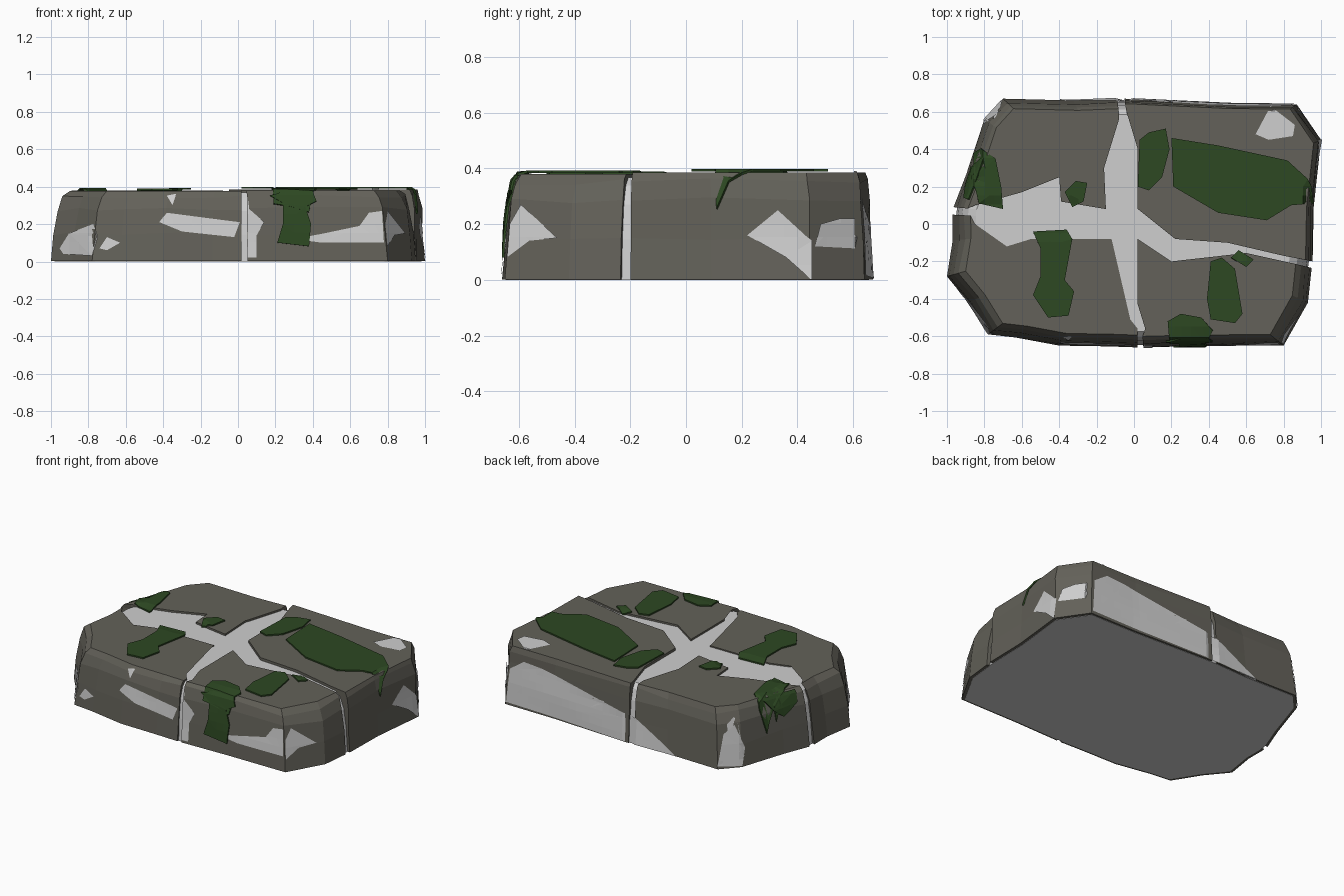
import bpy, bmesh, math, random
from mathutils import Vector
from mathutils.bvhtree import BVHTree

random.seed(4)
cube = bpy.data.objects.get("Cube")
if cube:
    bpy.data.objects.remove(cube)


def material(name, rgb):
    m = bpy.data.materials.new(name)
    m.use_nodes = True
    m.diffuse_color = (*rgb, 1)
    m.node_tree.nodes["Principled BSDF"].inputs["Base Color"].default_value = (*rgb, 1)
    return m


STONE = material("dark stone", (0.125, 0.12, 0.1))
PALE = material("pale stone", (0.62, 0.62, 0.62))
MOSS = material("moss green", (0.026, 0.065, 0.016))


def add_object(name, bm, mat):
    mesh = bpy.data.meshes.new(name)
    bm.to_mesh(mesh)
    bm.free()
    mesh.materials.append(mat)
    ob = bpy.data.objects.new(name, mesh)
    bpy.context.collection.objects.link(ob)
    return ob


# Height and inward taper of the worn outer wall
PROFILE = [(0, 0), (0.15, 0.01), (0.28, 0.03), (0.35, 0.06), (0.38, 0.1)]


def roughen(outer):
    """Add slightly chipped midpoints along an outer edge."""
    pts = []
    for a, b in zip(outer, outer[1:]):
        pts.append(Vector(a))
        if (Vector(a) - Vector(b)).length > 0.3:
            t = random.uniform(0.35, 0.65)
            pts.append(Vector(a).lerp(Vector(b), t) * random.uniform(0.985, 1))
    return pts + [Vector(outer[-1])]


def loft(name, outer, inner, taper, height, base, mat, chip):
    """Stack rings: outer points lean inwards, inner crack walls stay upright."""
    bm = bmesh.new()
    rings = []
    for z, k in PROFILE:
        z = base + z * (height - base) / 0.38
        middle = base < z < height - 0.01
        ring = []
        for p in outer:
            s = 1 - k * taper
            dz = 0
            if middle:
                s -= random.uniform(0, chip)
                dz = random.uniform(-chip, chip)
            ring.append(bm.verts.new((p.x * s, p.y * s, z + dz)))
        ring += [bm.verts.new((x, y, z)) for x, y in inner]
        rings.append(ring)
    n = len(rings[0])
    for lo, hi in zip(rings, rings[1:]):
        for i in range(n):
            j = (i + 1) % n
            bm.faces.new((lo[i], lo[j], hi[j], hi[i]))
    bm.faces.new(rings[0][::-1])
    bm.faces.new(rings[-1])
    bmesh.ops.triangulate(bm, faces=[f for f in bm.faces if len(f.verts) > 4])
    bmesh.ops.recalc_face_normals(bm, faces=bm.faces)
    return add_object(name, bm, mat)


# Four stone quarters: outer edge, crack edge, taper, height
QUARTERS = {
    "stone_front_right": (
        [(-.97, .05), (-1, -.28), (-.78, -.59), (-.4, -.65), (.02, -.66)],
        [(.02, -.56), (-.02, -.51), (-.3, -.55), (-.16, -.43), (-.12, -.08),
         (-.55, -.08), (-.68, -.12), (-.68, -.26), (-.82, -.17), (-.85, 0)], 1, 0.376),
    "stone_front_left": (
        [(.05, -.66), (.8, -.65), (.93, -.42), (.95, -.235)],
        [(.6, -.155), (.2, -.2), (.02, -.08), (.02, -.43), (.21, -.44), (.06, -.56)], 0.9, 0.38),
    "stone_back_left": (
        [(.955, -.2), (1, .45), (.87, .64), (-.05, .67)],
        [(-.04, .6), (.02, .4), (.02, .08), (.22, -.08), (.5, -.1), (.8, -.17)], 0.4, 0.385),
    "stone_back_right": (
        [(-.09, .67), (-.7, .67), (-.8, .56), (-.965, .09)],
        [(-.85, .1), (-.6, .17), (-.4, .25), (-.39, .12), (-.15, .08), (-.16, .3),
         (-.08, .56)], 0.8, 0.38),
}
solids, rim = [], []
for name, (outer, inner, taper, height) in QUARTERS.items():
    edge = roughen(outer)
    rim += edge
    solids.append(loft(name, edge, inner, taper, height, 0.002, STONE, 0.012))

# Pale core seen through the cracks and underneath
core = loft("pale_core", [p * 0.98 for p in rim], [], 1.1, 0.368, 0, PALE, 0)
solids.append(core)

# Combined surface that the thin patches are draped over
verts, polys = [], []
for ob in solids:
    start = len(verts)
    verts += [v.co.copy() for v in ob.data.vertices]
    polys += [[start + i for i in p.vertices] for p in ob.data.polygons]
surface = BVHTree.FromPolygons(verts, polys)


def patch(name, pts, mat, angle=None, lift=0.005):
    """Drape a flat outline on the stone, from above or from a side angle."""
    up = Vector((0, 0, 1))
    if angle is None:
        u, v, d = Vector((1, 0, 0)), Vector((0, 1, 0)), -up
    else:
        a = math.radians(angle)
        u, v = Vector((math.cos(a), math.sin(a), 0)), up
        d = Vector((-math.sin(a), math.cos(a), 0))
    bm = bmesh.new()
    face = bm.faces.new([bm.verts.new((x, y, 0)) for x, y in pts])
    face.normal_update()
    if face.normal.z < 0:
        face.normal_flip()
    bmesh.ops.triangulate(bm, faces=bm.faces[:])
    for axis in ((1, 0, 0), (0, 1, 0)):
        for i in range(-20, 21):
            geom = bm.verts[:] + bm.edges[:] + bm.faces[:]
            bmesh.ops.bisect_plane(bm, geom=geom, plane_no=axis,
                                   plane_co=Vector(axis) * (i * 0.05 + 0.003))
    lost = []
    for vert in bm.verts:
        origin = u * vert.co.x + v * vert.co.y - d * 3
        hit, normal, _, _ = surface.ray_cast(origin, d)
        if hit is None:
            lost.append(vert)
        else:
            if normal.dot(d) > 0:
                normal = -normal
            vert.co = hit + normal * lift
            vert.co.z = max(vert.co.z, 0)
    bmesh.ops.delete(bm, geom=lost, context='VERTS')
    ob = add_object(name, bm, mat)
    if mat is MOSS:
        mod = ob.modifiers.new("thickness", 'SOLIDIFY')
        mod.thickness, mod.offset = 0.009, -1


# Moss on the top
TOP_MOSS = [
    [(.2, .46), (.45, .42), (.82, .34), (.93, .24), (.95, .11), (.84, .1), (.71, .02),
     (.45, .06), (.21, .2)],
    [(.03, .45), (.08, .49), (.17, .51), (.19, .4), (.15, .25), (.08, .18), (.02, .2)],
    [(-.87, .36), (-.81, .4), (-.74, .35), (-.71, .2), (-.7, .08), (-.83, .11), (-.86, .24)],
    [(-.37, .17), (-.31, .23), (-.25, .22), (-.27, .12), (-.33, .09)],
    [(-.54, -.04), (-.36, -.03), (-.33, -.08), (-.37, -.3), (-.32, -.36), (-.35, -.49),
     (-.46, -.5), (-.54, -.38), (-.5, -.28), (-.5, -.13)],
    [(.41, -.2), (.47, -.18), (.54, -.24), (.58, -.48), (.54, -.53), (.41, -.51), (.39, -.4)],
    [(.52, -.18), (.56, -.14), (.64, -.19), (.6, -.23)],
    [(.18, -.52), (.25, -.48), (.36, -.5), (.42, -.57), (.38, -.63), (.19, -.63)],
]
for i, pts in enumerate(TOP_MOSS):
    patch(f"top_moss_{i + 1}", pts, MOSS, lift=0.013)

# Moss hanging over the front and the right end
patch("front_moss", [(.17, .35), (.25, .37), (.4, .37), (.42, .32), (.36, .29), (.39, .2),
                     (.38, .08), (.21, .1), (.24, .2), (.24, .31)], MOSS, 0, 0.013)
patch("end_moss", [(-.36, .37), (-.13, .37), (-.14, .3), (-.25, .24), (-.31, .29)],
      MOSS, 270, 0.01)

# Pale worn chips: outline and side angle
CHIPS = [
    ([(-.42, .21), (-.38, .26), (-.15, .23), (.01, .21), (-.02, .13), (-.3, .16)], 0),
    ([(-.95, .07), (-.9, .15), (-.77, .2), (-.75, .13), (-.78, .03), (-.93, .04)], 0),
    ([(-.74, .07), (-.7, .13), (-.63, .1), (-.7, .06)], 0),
    ([(-.38, .35), (-.33, .36), (-.35, .3)], 0),
    ([(.05, .36), (.06, .28), (.14, .21), (.1, .14), (.1, .02), (.05, .02)], 0),
    ([(.3, .12), (.46, .15), (.65, .19), (.7, .26), (.77, .27), (.78, .1), (.45, .1)], 0),
    ([(.33, .25), (.45, .14), (.45, 0), (.36, .08), (.22, .16)], 90),
    ([(.46, .12), (.48, .2), (.55, .22), (.65, .22), (.65, .11)], 90),
    ([(-.59, .27), (-.46, .15), (-.56, .14), (-.64, .08), (-.63, .2)], 90),
    ([(-.86, .02), (-.84, .24), (-.74, .31), (-.6, .3), (.1, .17), (.4, 0)], 180),
    ([(.02, .02), (.06, .22), (.13, .27), (.19, .12), (.17, .01)], 225),
    ([(.65, .48), (.73, .63), (.86, .53), (.85, .47), (.72, .45)], None),
    ([(-.8, .54), (-.77, .61), (-.7, .64), (-.74, .56)], None),
]
for i, (pts, angle) in enumerate(CHIPS):
    patch(f"pale_chip_{i + 1}", pts, PALE, angle)
